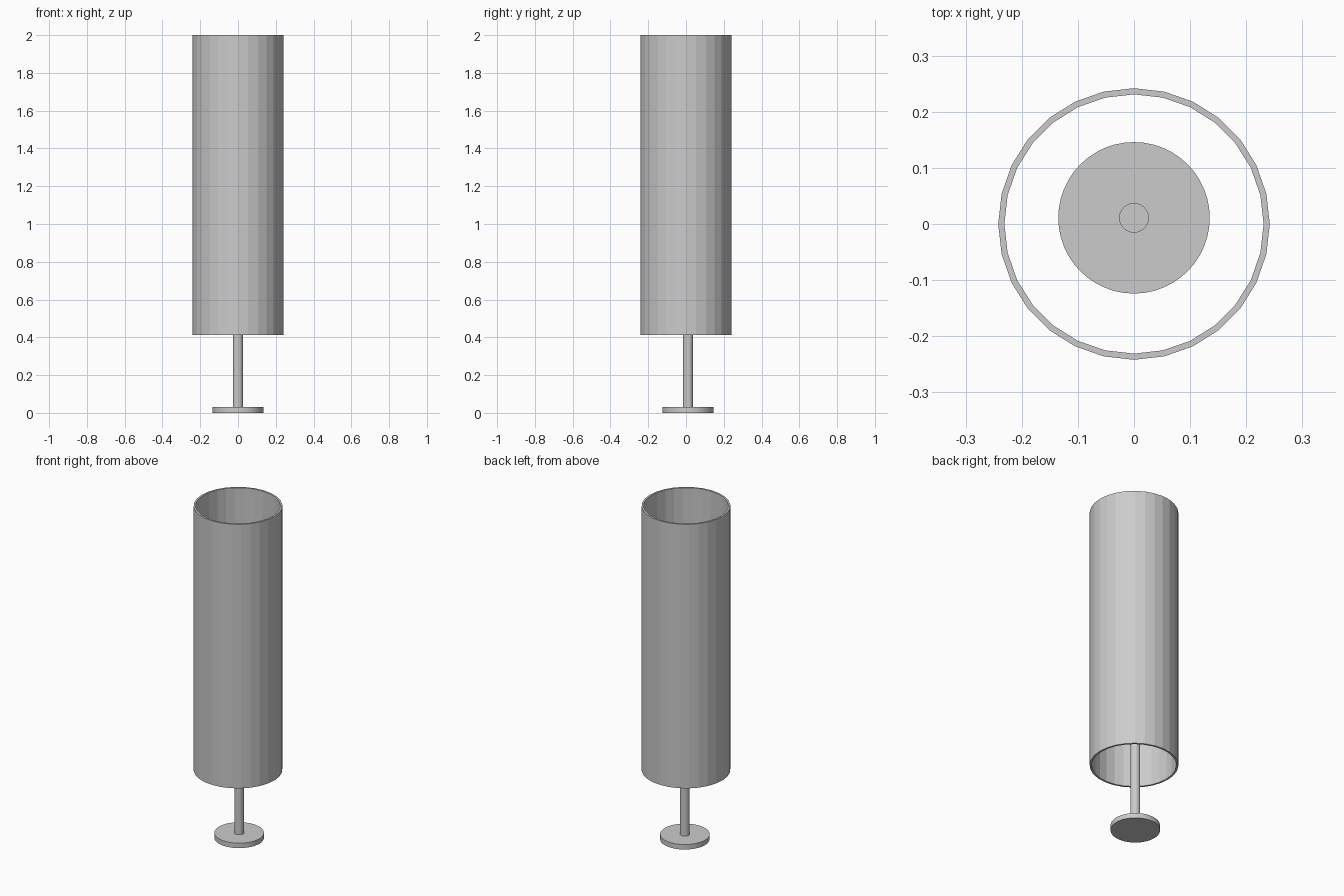
import bpy, bmesh, math

if "Cube" in bpy.data.objects:
    bpy.data.objects.remove(bpy.data.objects["Cube"])


def lathe(name, profile, sides, y=0.0, closed=False):
    """Revolve an (r, z) profile around a vertical axis at the given y."""
    bm = bmesh.new()
    pts = profile + profile[:1] if closed else profile
    verts = [bm.verts.new((r, 0, z)) for r, z in pts]
    edges = [bm.edges.new(pair) for pair in zip(verts, verts[1:])]
    bmesh.ops.spin(bm, geom=verts + edges, cent=(0, 0, 0), axis=(0, 0, 1),
                   angle=math.tau, steps=sides)
    bmesh.ops.remove_doubles(bm, verts=bm.verts, dist=1e-5)
    bmesh.ops.recalc_face_normals(bm, faces=bm.faces)
    mesh = bpy.data.meshes.new(name)
    bm.to_mesh(mesh)
    bm.free()
    ob = bpy.data.objects.new(name, mesh)
    ob.location.y = y
    bpy.context.collection.objects.link(ob)
    return ob


# Open tubular shade with a thin wall
lathe("lamp_shade", [(0.242, 0.413), (0.242, 2.0), (0.231, 2.0), (0.231, 0.413)],
      28, closed=True)

# Disc foot and slim pole, slightly behind the shade axis
lathe("base_disc", [(0, 0), (0.135, 0), (0.135, 0.03), (0, 0.03)], 48, y=0.011)
lathe("pole", [(0, 0.03), (0.0265, 0.03), (0.0265, 1.2), (0, 1.2)], 24, y=0.011)
